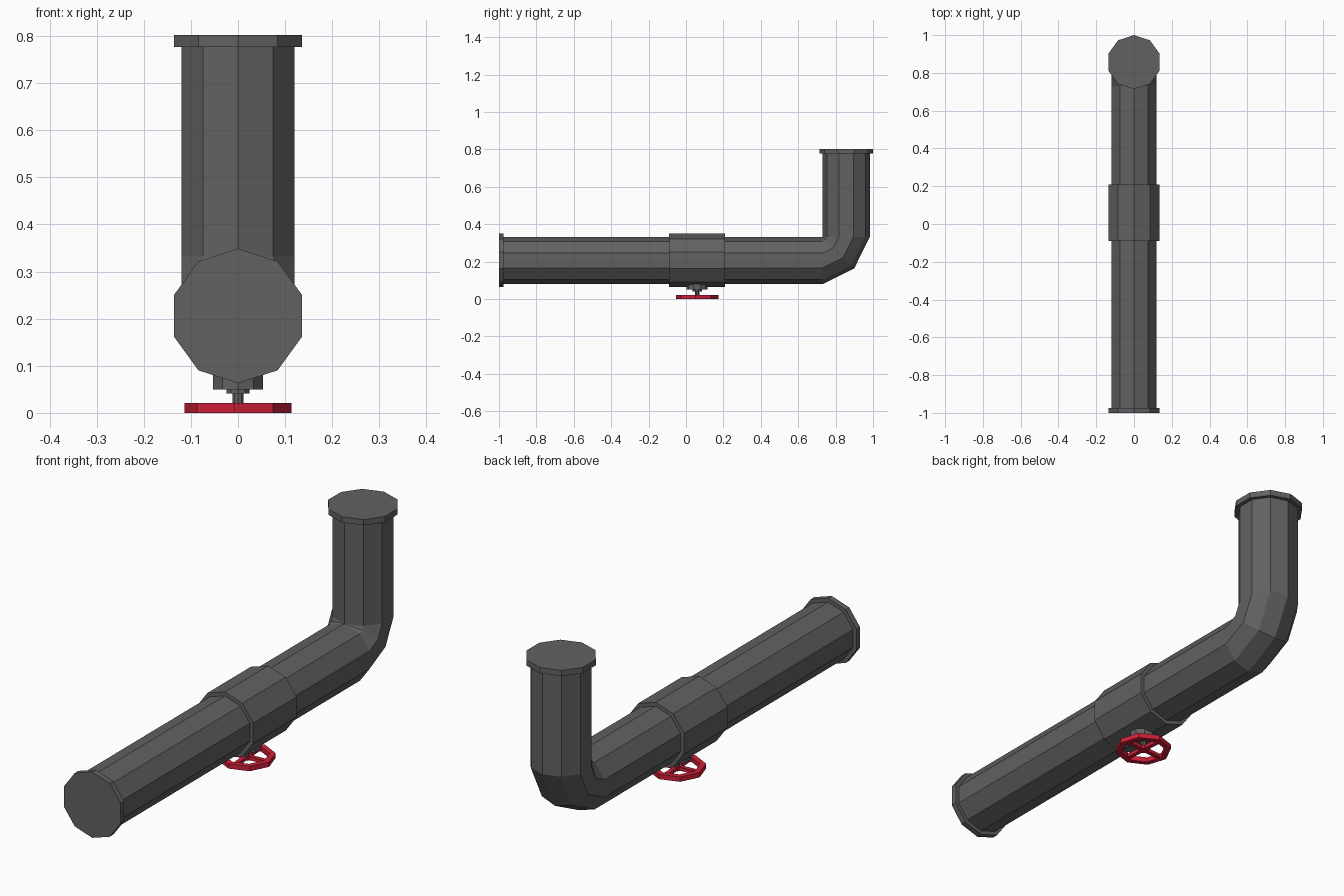
import bpy, bmesh
from math import sin, cos, pi, radians
from mathutils import Vector, Matrix

cube = bpy.data.objects.get("Cube")
if cube:
    bpy.data.objects.remove(cube, do_unlink=True)


def material(name, rgb):
    m = bpy.data.materials.new(name)
    m.use_nodes = True
    colour = (*rgb, 1.0)
    m.diffuse_color = colour
    m.node_tree.nodes["Principled BSDF"].inputs["Base Color"].default_value = colour
    return m


grey = material("dark grey metal", (0.12, 0.12, 0.12))
red = material("red paint", (0.62, 0.014, 0.04))


def finish(bm, name, mat):
    bmesh.ops.recalc_face_normals(bm, faces=bm.faces)
    mesh = bpy.data.meshes.new(name)
    bm.to_mesh(mesh)
    bm.free()
    mesh.materials.append(mat)
    obj = bpy.data.objects.new(name, mesh)
    bpy.context.collection.objects.link(obj)
    return obj


def loft(name, stations, mat=grey, sides=10, turn=0.0, closed=False):
    """Skin polygon rings; a station is (y, z, tilt, width radius, in-plane radius)."""
    bm = bmesh.new()
    rings = []
    for y, z, tilt, wide, tall in stations:
        t = radians(tilt)
        up = Vector((0, -sin(t), cos(t)))
        centre = Vector((0, y, z))
        ring = []
        for i in range(sides):
            a = 2 * pi * i / sides + radians(turn)
            ring.append(bm.verts.new(centre + up * tall * cos(a) + Vector((wide * sin(a), 0, 0))))
        rings.append(ring)
    pairs = list(zip(rings, rings[1:]))
    if closed:
        pairs.append((rings[-1], rings[0]))
    else:
        bm.faces.new(rings[0])
        bm.faces.new(rings[-1])
    for a, b in pairs:
        for i in range(sides):
            j = (i + 1) % sides
            bm.faces.new((a[i], a[j], b[j], b[i]))
    return finish(bm, name, mat)


R, COLLAR = 0.126, 0.143      # pipe and collar radii
AXIS_Z, RISER_Y = 0.206, 0.857
TOP = 0.802

# Pipe with a two-segment elbow around its inner corner
corner_y, corner_z = RISER_Y - R, AXIS_Z + R
mid = 0.119
loft("pipe", [
    (-0.99, AXIS_Z, 0, R, R),
    (corner_y, AXIS_Z, 0, R, R),
    (corner_y + mid * cos(pi / 4), corner_z - mid * sin(pi / 4), 45, R, mid),
    (RISER_Y, corner_z, 90, R, R),
    (RISER_Y, TOP - 0.01, 90, R, R),
])

# End flanges and the valve sleeve
for name, y0, y1 in (("front_flange", -1.0, -0.975), ("valve_sleeve", -0.09, 0.208)):
    loft(name, [(y, AXIS_Z, 0, COLLAR, COLLAR) for y in (y0, y1)])
loft("top_flange", [(RISER_Y, z, 90, COLLAR, COLLAR) for z in (TOP - 0.025, TOP)])

# Valve bonnet, nut and stem under the sleeve
VALVE_Y = 0.06
for name, radius, z0, z1 in (("valve_bonnet", 0.056, 0.05, 0.1),
                             ("valve_nut", 0.026, 0.041, 0.06),
                             ("valve_stem", 0.012, 0.004, 0.05)):
    loft(name, [(VALVE_Y, z, 90, radius, radius) for z in (z0, z1)])

# Handwheel rim, octagonal and hollow
OUTER, INNER, THICK = 0.114, 0.09, 0.021
loft("handwheel_rim",
     [(VALVE_Y, z, 90, r, r) for z, r in
      ((0, OUTER), (THICK, OUTER), (THICK, INNER), (0, INNER))],
     mat=red, sides=8, turn=-4.5, closed=True)

# Handwheel hub and crossed spokes
loft("handwheel_hub", [(VALVE_Y, z, 90, 0.02, 0.02) for z in (0.002, 0.019)],
     mat=red, sides=8, turn=-4.5)
bm = bmesh.new()
for angle in (4.5, 94.5):
    place = (Matrix.Translation((0, VALVE_Y, THICK / 2))
             @ Matrix.Rotation(radians(angle), 4, "Z")
             @ Matrix.Diagonal((2 * INNER + 0.01, 0.018, 0.015, 1)))
    bmesh.ops.create_cube(bm, size=1, matrix=place)
finish(bm, "handwheel_spokes", red)
